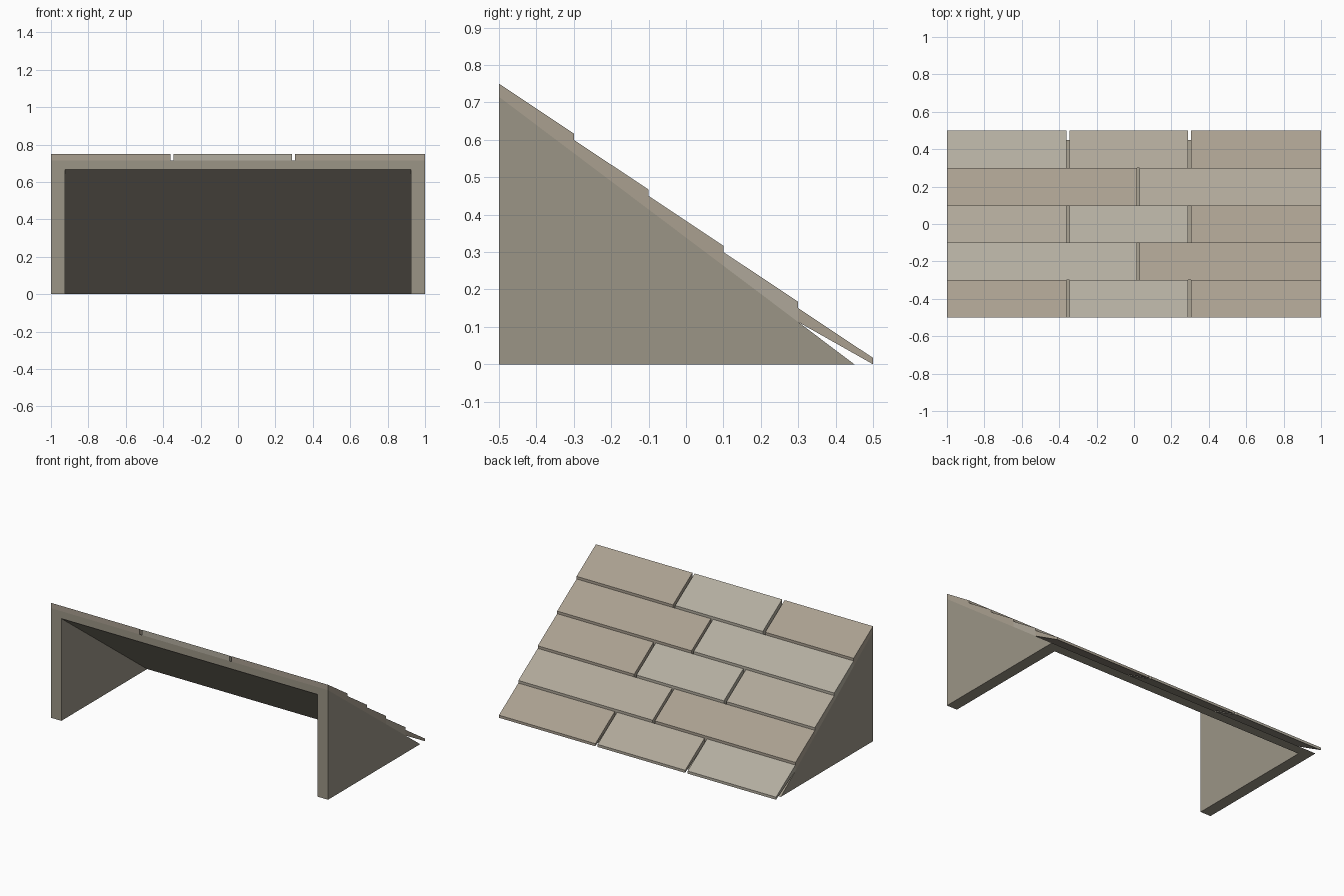
import bpy, bmesh

if "Cube" in bpy.data.objects:
    bpy.data.objects.remove(bpy.data.objects["Cube"])


def tint(name, rgb):
    m = bpy.data.materials.new(name)
    m.diffuse_color = (*rgb, 1)
    m.use_nodes = True
    m.node_tree.nodes["Principled BSDF"].inputs["Base Color"].default_value = m.diffuse_color
    return m


def prism(name, profile, x0, x1, mat):
    """Extrude a (y, z) profile from x0 to x1."""
    bm = bmesh.new()
    face = bm.faces.new([bm.verts.new((x0, y, z)) for y, z in profile])
    ext = bmesh.ops.extrude_face_region(bm, geom=[face])
    moved = [g for g in ext["geom"] if isinstance(g, bmesh.types.BMVert)]
    bmesh.ops.translate(bm, verts=moved, vec=(x1 - x0, 0, 0))
    bmesh.ops.recalc_face_normals(bm, faces=bm.faces)
    me = bpy.data.meshes.new(name)
    bm.to_mesh(me)
    bm.free()
    me.materials.append(mat)
    ob = bpy.data.objects.new(name, me)
    bpy.context.collection.objects.link(ob)
    return ob


wall = tint("wall_stone", (0.33, 0.30, 0.24))
dark = tint("tile_dark", (0.40, 0.35, 0.28))
mid = tint("tile_mid", (0.43, 0.39, 0.32))
light = tint("tile_light", (0.45, 0.42, 0.35))

TOP = 0.715      # deck height at the tall front edge
TOE = 0.45       # where the deck meets the ground
SLOPE = TOP / (TOE + 0.5)


def deck_z(y):
    return TOP - SLOPE * (y + 0.5)


# Triangular side walls
tri = [(-0.5, 0), (TOE, 0), (-0.5, TOP)]
prism("right_wall", tri, 0.925, 1, wall)
prism("left_wall", tri, -1, -0.925, wall)

# Sloping deck between the walls, open below and at the front
prism("roof_deck", [(-0.5, 0.667), (-0.5, TOP), (TOE, 0), (0.385, 0)],
      -0.925, 0.925, wall)

# Overlapping rows of wedge shaped tiles with staggered joints
three = [(-1, -0.362), (-0.344, 0.288), (0.304, 1)]
two = [(-1, 0.015), (0.03, 1)]
colours = [(dark, light, dark), (light, dark), (mid, light, dark),
           (dark, mid), (light, mid, dark)]
for row in range(5):
    y0 = -0.5 + 0.2 * row
    y1 = y0 + 0.2
    z0 = 0.75 - 0.15 * row
    # the lowest row is lifted clear of the deck to rest on the ground
    low = max(deck_z(y1), 0)
    profile = [(y0, deck_z(y0)), (y0, z0), (y1, z0 - 0.133), (y1, low)]
    spans = three if row % 2 == 0 else two
    for i, (a, b) in enumerate(spans):
        prism(f"roof_tile_{row}_{i}", profile, a, b, colours[row][i])
